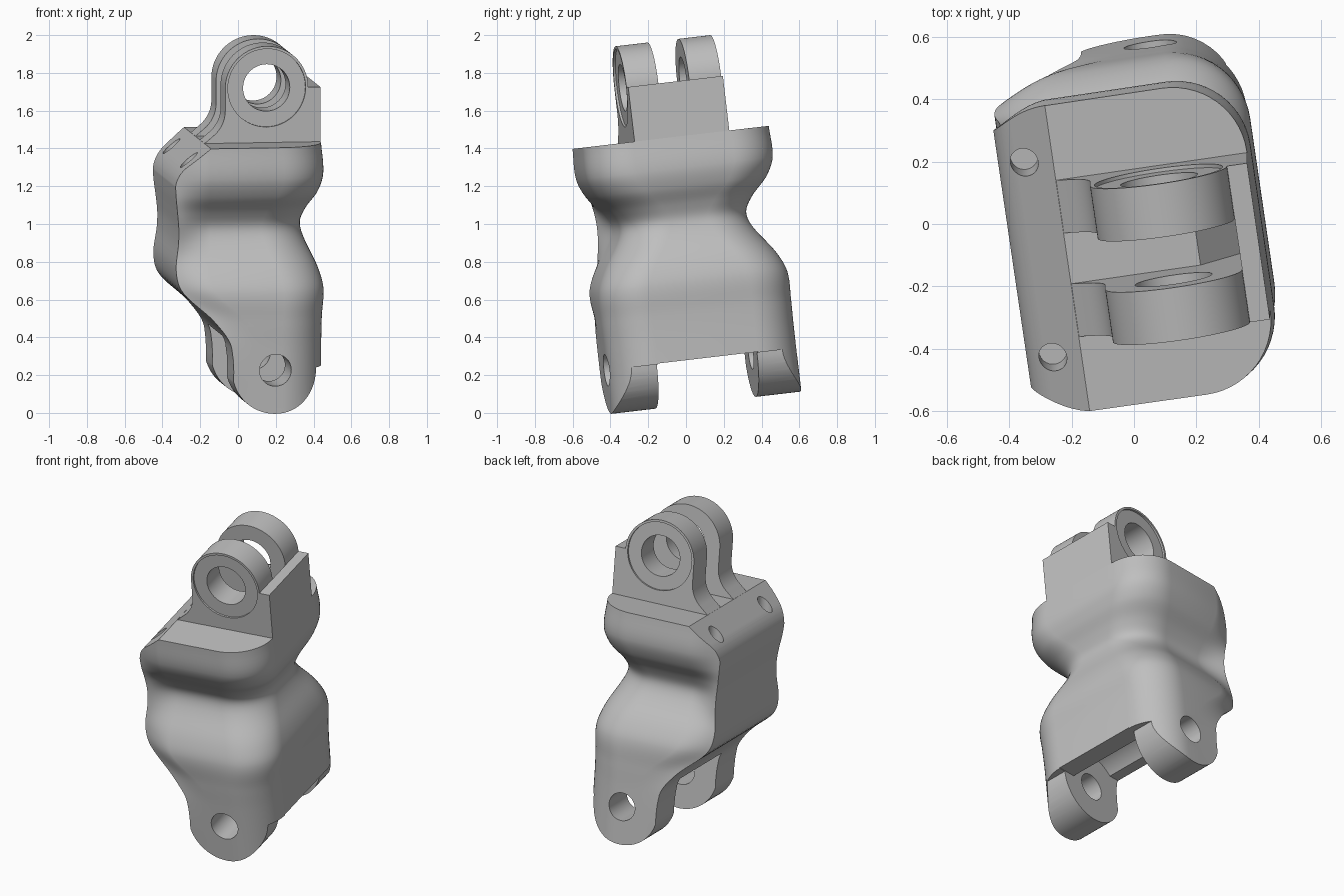
import bpy, bmesh
from math import sin, cos, pi, radians
from mathutils import Matrix

if "Cube" in bpy.data.objects:
    bpy.data.objects.remove(bpy.data.objects["Cube"])

grey = bpy.data.materials.new("plain_grey")
grey.use_nodes = True
colour = (0.52, 0.52, 0.52, 1)
grey.diffuse_color = colour
grey.node_tree.nodes["Principled BSDF"].inputs["Base Color"].default_value = colour

TOP_X, TOP_Z, TOP_R = 0.113, 0.756, 0.222
LOW_X, LOW_Z, LOW_R = 0.123, -0.72, 0.232
SHOULDER = 0.465


def arc(cx, cz, r, start, end, n=32):
    """Points on an arc, angles in degrees."""
    angles = [radians(start + (end - start) * i / n) for i in range(n + 1)]
    return [(cx + r * cos(a), cz + r * sin(a)) for a in angles]


def circle(cx, cz, r, n=64):
    return arc(cx, cz, r, 0, 360, n)[:-1]


def loft(name, rings):
    """Closed solid through a list of equal-length rings."""
    bm = bmesh.new()
    loops = [[bm.verts.new(p) for p in ring] for ring in rings]
    n = len(loops[0])
    for a, b in zip(loops, loops[1:]):
        for i in range(n):
            j = (i + 1) % n
            bm.faces.new((a[i], a[j], b[j], b[i]))
    bm.faces.new(loops[0][::-1])
    bm.faces.new(loops[-1])
    bmesh.ops.recalc_face_normals(bm, faces=bm.faces)
    mesh = bpy.data.meshes.new(name)
    bm.to_mesh(mesh)
    bm.free()
    mesh.materials.append(grey)
    obj = bpy.data.objects.new(name, mesh)
    bpy.context.collection.objects.link(obj)
    return obj


def prism(name, outline, y0, y1):
    """Extrude an x-z outline along the hinge axis."""
    return loft(name, [[(x, y, z) for x, z in outline] for y in (y0, y1)])


def box(name, x0, x1, y0, y1, z0, z1):
    return prism(name, [(x0, z0), (x1, z0), (x1, z1), (x0, z1)], y0, y1)


def cut(obj, cutter):
    mod = obj.modifiers.new("cut", "BOOLEAN")
    mod.operation, mod.solver, mod.object = "DIFFERENCE", "EXACT", cutter
    bpy.context.view_layer.objects.active = obj
    bpy.ops.object.modifier_apply(modifier=mod.name)
    bpy.data.objects.remove(cutter)


# Body stations: height, left x, left half width, main half width, right x
STATIONS = [
    (-0.97, -0.108, 0.508, 0.508, 0.40),
    (-0.60, -0.111, 0.508, 0.508, 0.40),
    (-0.46, -0.20, 0.49, 0.51, 0.403),
    (-0.31, -0.36, 0.44, 0.506, 0.412),
    (-0.20, -0.395, 0.42, 0.46, 0.387),
    (-0.05, -0.38, 0.40, 0.36, 0.325),
    (0.03, -0.378, 0.395, 0.34, 0.31),
    (0.11, -0.385, 0.40, 0.38, 0.337),
    (0.20, -0.395, 0.415, 0.457, 0.387),
    (0.30, -0.40, 0.42, 0.50, 0.412),
    (SHOULDER, -0.40, 0.42, 0.50, 0.40),
]


def slope(i, k):
    a, b = STATIONS[max(i - 1, 0)], STATIONS[min(i + 1, len(STATIONS) - 1)]
    return (b[k] - a[k]) / (b[0] - a[0])


def station_at(i, t):
    """Smooth curve through the stations."""
    a, b = STATIONS[i], STATIONS[i + 1]
    h = b[0] - a[0]
    values = [a[0] + h * t]
    for k in range(1, 5):
        values.append(a[k] * (1 + 2 * t) * (1 - t) ** 2 + b[k] * t * t * (3 - 2 * t)
                      + h * slope(i, k) * t * (1 - t) ** 2
                      + h * slope(i + 1, k) * t * t * (t - 1))
    return values


def section(z, left, half_left, half, right):
    """Sharp left corners, broad rounded right corners."""
    rc = min(0.24, 0.75 * half)
    side = []
    for i in range(8):
        t = i / 8
        side.append((left + 0.2 * t, half_left + (half - half_left) * sin(t * pi / 2)))
    side += arc(right - rc, half - rc, rc, 90, 0, 14)
    return [(x, y, z) for x, y in side] + [(x, -y, z) for x, y in reversed(side)]


rings = [section(*station_at(i, k / 6)) for i in range(len(STATIONS) - 1) for k in range(6)]
rings.append(section(*STATIONS[-1]))
body = loft("body", rings)

# Rounded ends of the lower lugs
cut(body, prism("lug_end_cutter",
                [(-0.7, LOW_Z)] + arc(LOW_X, LOW_Z, LOW_R, 180, 360)
                + [(0.7, LOW_Z), (0.7, -1.2), (-0.7, -1.2)], -0.7, 0.7))
# Gap between the lower lugs, leaving a wall on the right
cut(body, box("gap_cutter", -0.7, 0.7, -0.27, 0.27, -1.2, -0.716))
cut(body, prism("pocket_cutter",
                [(-0.5, -1.1), (-0.5, -0.56)] + arc(LOW_X, LOW_Z, 0.24, 138, 50)
                + [(LOW_X + 0.154, -1.1)], -0.27, 0.27))
cut(body, prism("lower_pin_cutter", circle(LOW_X, LOW_Z, 0.085), -0.7, 0.7))
# Left shoulder rolling over into a slope, with two drilled holes
cut(body, prism("slope_cutter", [(-0.22, SHOULDER), (-0.22, 0.7), (-0.7, 0.7), (-0.7, 0.235)]
                + arc(-0.23, 0.235, 0.17, 180, 130, 12), -0.7, 0.7))
for y in (-0.318, 0.318):
    hole = [[(x, y + v, z) for x, v in circle(-0.313, 0, 0.045, 32)] for z in (0.2, 0.6)]
    cut(body, loft("screw_cutter", hole))
# Relief between the upper lugs
cut(body, prism("relief_cutter", [(0.2, SHOULDER), (0.2, 0.6), (0.333, 0.6), (0.333, 0.3)],
                -0.083, 0.083))
parts = [body]

# Upper lugs: foot blending into the slope, a bore and a shallow recess outside
outline = ([(TOP_X + TOP_R, 0.40)] + arc(TOP_X, TOP_Z, TOP_R, 0, 180, 48)
           + arc(-0.279, 0.637, 0.17, 0, -50, 12) + [(-0.219, SHOULDER), (-0.219, 0.40)])
for side, name in ((-1, "front_upper_lug"), (1, "back_upper_lug")):
    lug = prism(name, outline, side * 0.083, side * 0.255)
    cut(lug, prism("bore_cutter", circle(TOP_X, TOP_Z, 0.125), -0.5, 0.5))
    cut(lug, prism("recess_cutter", circle(TOP_X, TOP_Z, 0.208), side * 0.243, side * 0.4))
    parts.append(lug)

# Stop plate on the right of the upper lugs
parts.append(box("stop_plate", TOP_X + TOP_R, 0.40, -0.255, 0.255, 0.38, TOP_Z))

# Lean the whole joint into place
pose = (Matrix.Translation((0, 0, 1)) @ Matrix.Rotation(radians(6.7), 4, "X")
        @ Matrix.Rotation(radians(8.3), 4, "Z") @ Matrix.Translation((0, -0.025, 0)))
for obj in parts:
    obj.data.transform(pose)
    bpy.ops.object.select_all(action="DESELECT")
    obj.select_set(True)
    bpy.context.view_layer.objects.active = obj
    bpy.ops.object.shade_smooth_by_angle(angle=radians(30))
